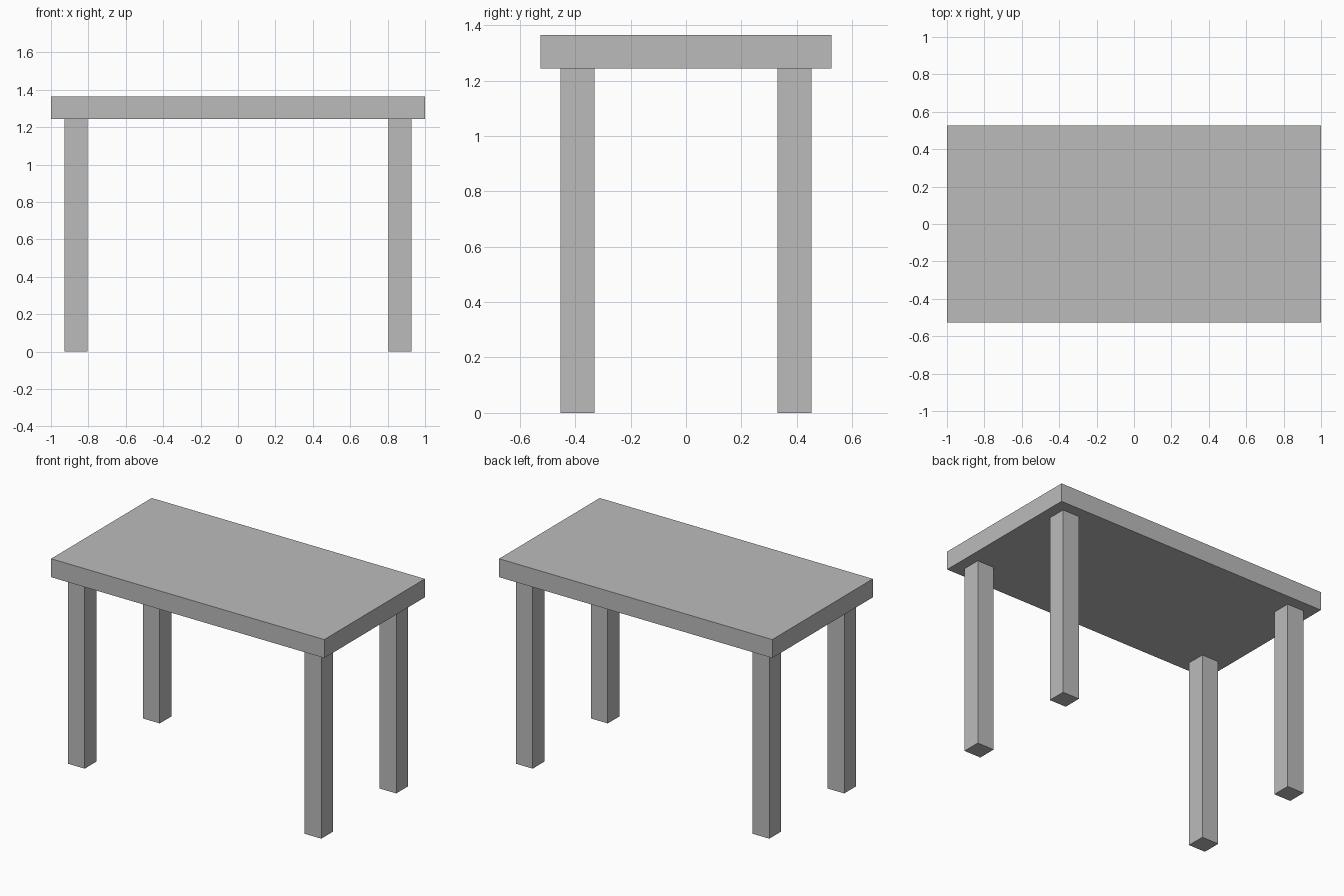
import bpy

default_cube = bpy.data.objects.get("Cube")
if default_cube:
    bpy.data.objects.remove(default_cube, do_unlink=True)

# Single plain grey
GREY = (0.5, 0.5, 0.5, 1.0)
grey = bpy.data.materials.new("plain_grey")
grey.use_nodes = True
grey.diffuse_color = GREY
grey.node_tree.nodes["Principled BSDF"].inputs["Base Color"].default_value = GREY

HEIGHT, THICKNESS = 1.365, 0.122
LENGTH, DEPTH = 2.0, 1.052
LEG_WIDTH, LEG_X, LEG_Y = 0.122, 0.866, 0.392
leg_height = HEIGHT - THICKNESS


def box(name, size, centre):
    bpy.ops.mesh.primitive_cube_add(size=1, location=centre)
    part = bpy.context.object
    part.name = name
    part.scale = size
    bpy.ops.object.transform_apply(location=False, rotation=False, scale=True)
    part.data.materials.append(grey)
    return part


# Table top slab
box("table_top", (LENGTH, DEPTH, THICKNESS), (0, 0, HEIGHT - THICKNESS / 2))

# Four square legs, inset from the corners
for side, sx in (("left", 1), ("right", -1)):
    for end, sy in (("front", -1), ("back", 1)):
        box(f"{end}_{side}_leg", (LEG_WIDTH, LEG_WIDTH, leg_height),
            (sx * LEG_X, sy * LEG_Y, leg_height / 2))
